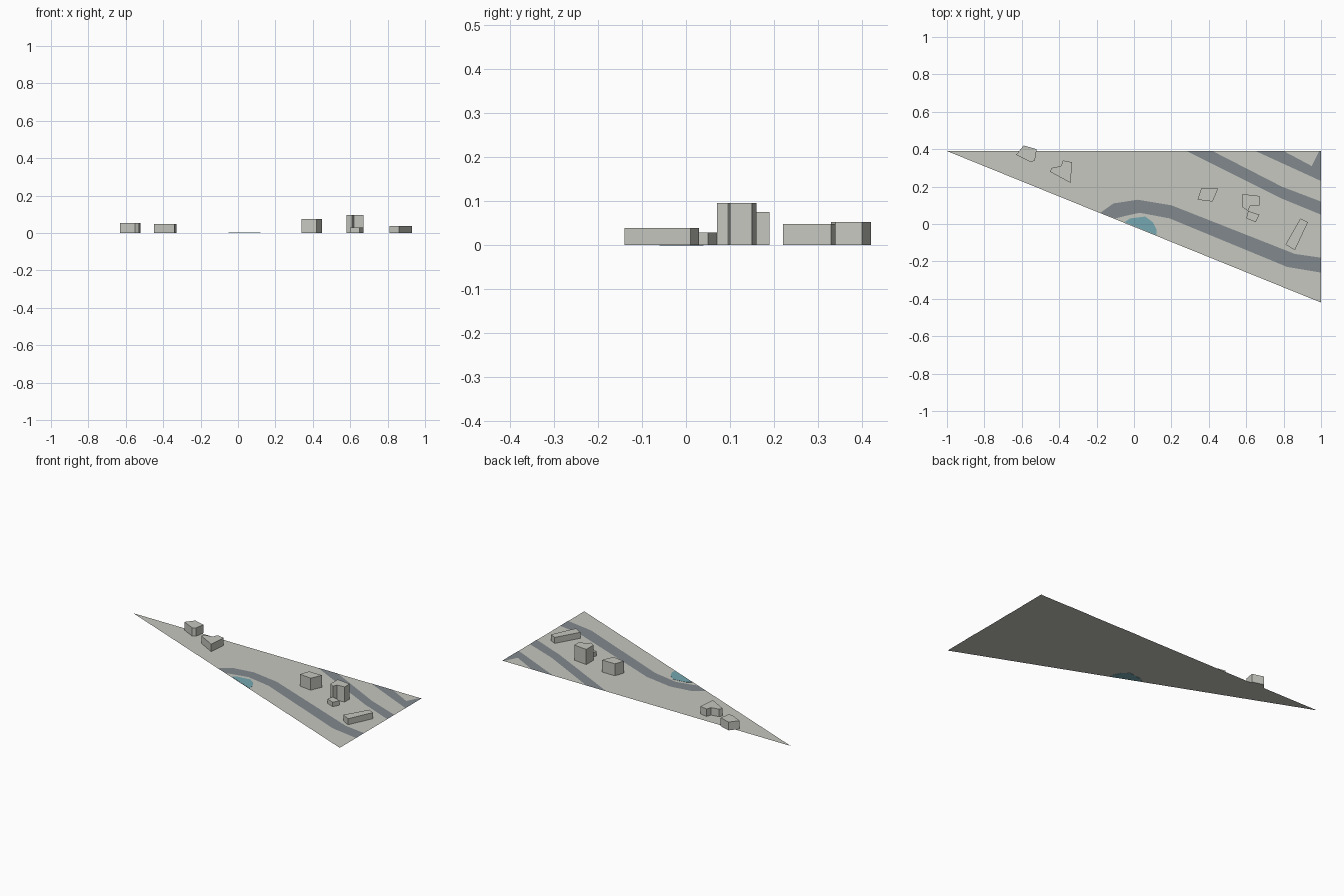
import bpy
import bmesh

cube = bpy.data.objects.get("Cube")
if cube:
    bpy.data.objects.remove(cube, do_unlink=True)


def make_material(name, colour):
    material = bpy.data.materials.new(name)
    material.use_nodes = True
    rgba = (*colour, 1.0)
    material.diffuse_color = rgba
    shader = next(n for n in material.node_tree.nodes if n.type == 'BSDF_PRINCIPLED')
    shader.inputs["Base Color"].default_value = rgba
    shader.inputs["Roughness"].default_value = 0.9
    return material


stone = make_material("pale stone", (0.56, 0.57, 0.52))
asphalt = make_material("blue grey asphalt", (0.22, 0.25, 0.27))
water = make_material("teal water", (0.18, 0.39, 0.44))


def make_outline(name, points, material, base, height=0.0):
    """Flat sheet from an outline, raised into a closed prism when height is given."""
    bm = bmesh.new()
    face = bm.faces.new([bm.verts.new((x, y, base)) for x, y in points])
    face.normal_update()
    if face.normal.z < 0:
        face.normal_flip()
    if height:
        bottom = bm.faces[:]
        top = bmesh.ops.extrude_face_region(bm, geom=bottom, use_keep_orig=True)
        for element in top["geom"]:
            if isinstance(element, bmesh.types.BMVert):
                element.co.z += height
        bmesh.ops.recalc_face_normals(bm, faces=bm.faces[:])
    mesh = bpy.data.meshes.new(name)
    bm.to_mesh(mesh)
    bm.free()
    mesh.materials.append(material)
    obj = bpy.data.objects.new(name, mesh)
    bpy.context.collection.objects.link(obj)
    return obj


GROUND = 0.001

# Triangular ground
make_outline("ground", [(-1, 0.39), (1, -0.42), (1, 0.39)], stone, GROUND)

# Pond at the long edge, showing on both sides of the ground
make_outline("pond", [(-0.05, 0.01), (-0.02, 0.03), (0.06, 0.04), (0.1, 0.01),
                      (0.12, -0.03), (0.12, -0.06)], water, 0, GROUND * 2)

# Roads
roads = {
    "winding_road": [(-0.18, 0.06), (-0.11, 0.11), (0.02, 0.13), (0.2, 0.1),
                     (0.86, -0.16), (1, -0.18), (1, -0.26), (0.82, -0.23),
                     (0.19, 0.03), (0.03, 0.06), (-0.06, 0.04), (-0.1, 0.03)],
    "middle_road": [(0.28, 0.39), (0.42, 0.39), (0.79, 0.2), (1, 0.12),
                    (1, 0.05), (0.78, 0.14)],
    "corner_road": [(0.65, 0.39), (0.8, 0.39), (0.95, 0.31), (0.99, 0.39),
                    (1, 0.39), (1, 0.23)],
}
for name, points in roads.items():
    make_outline(name, points, asphalt, GROUND * 2)

# Buildings: height and footprint
buildings = {
    "edge_house": (0.052, [(-0.59, 0.42), (-0.52, 0.4), (-0.53, 0.34),
                           (-0.55, 0.33), (-0.63, 0.37)]),
    "corner_house": (0.047, [(-0.38, 0.34), (-0.33, 0.33), (-0.34, 0.22),
                             (-0.45, 0.28), (-0.44, 0.3), (-0.39, 0.31)]),
    "square_block": (0.075, [(0.36, 0.19), (0.45, 0.19), (0.42, 0.12), (0.34, 0.13)]),
    "tower": (0.095, [(0.58, 0.16), (0.67, 0.15), (0.67, 0.1), (0.62, 0.095),
                      (0.61, 0.07), (0.58, 0.09)]),
    "shed": (0.028, [(0.61, 0.07), (0.67, 0.05), (0.65, 0.01), (0.6, 0.03)]),
    "long_hall": (0.038, [(0.89, 0.03), (0.93, 0.01), (0.86, -0.14), (0.81, -0.11)]),
}
for name, (height, points) in buildings.items():
    make_outline(name, points, stone, GROUND, height)
